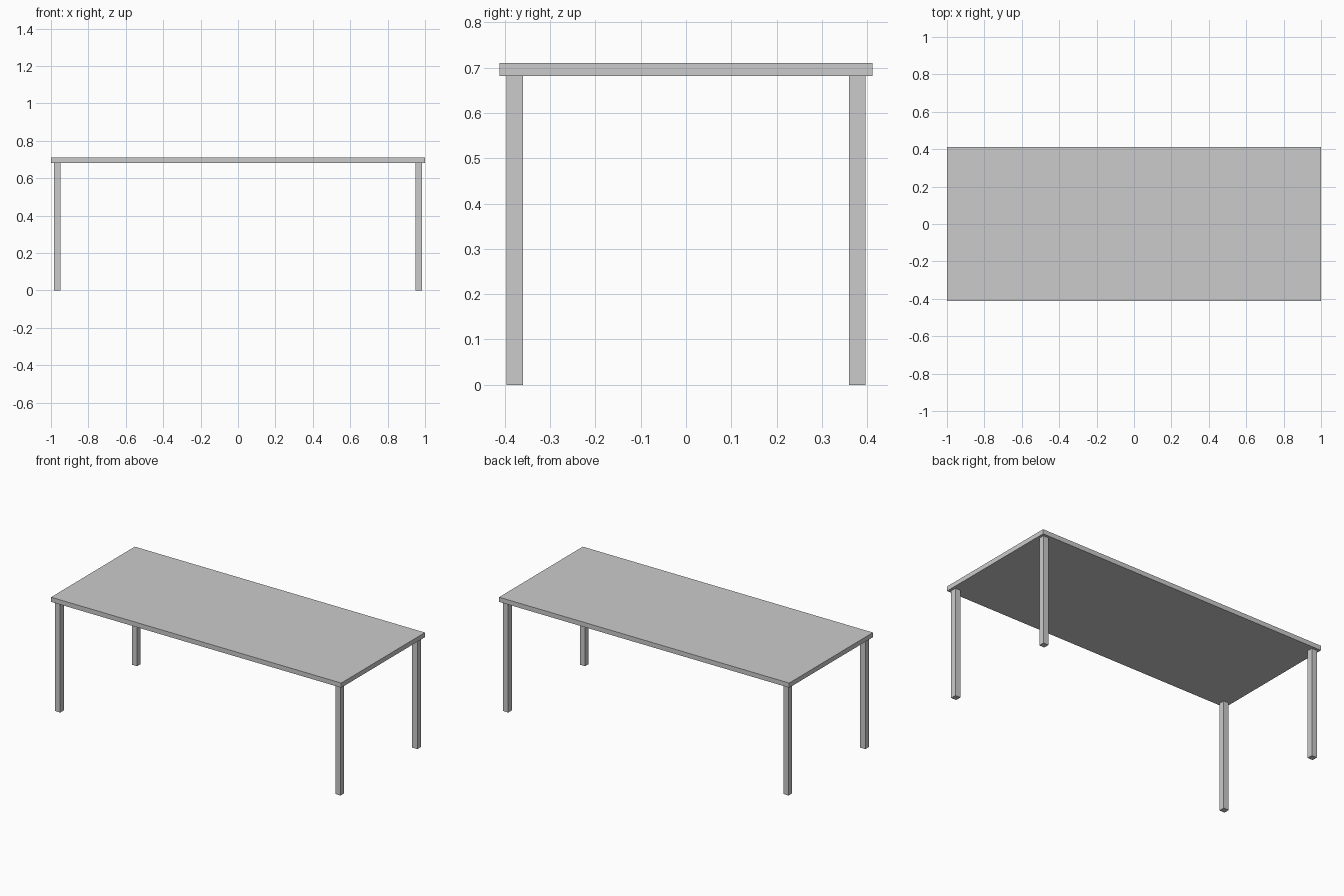
import bpy

if "Cube" in bpy.data.objects:
    bpy.data.objects.remove(bpy.data.objects["Cube"])

TOP_Z, UNDER_Z = 0.711, 0.682
HALF_X, HALF_Y = 1.0, 0.412
LEG, INSET = 0.036, 0.016


def box(name, x, y, z):
    """Box spanning the (min, max) ranges given for each axis."""
    spans = (x, y, z)
    bpy.ops.mesh.primitive_cube_add(size=1, location=[(a + b) / 2 for a, b in spans])
    ob = bpy.context.object
    ob.name = name
    ob.scale = [b - a for a, b in spans]
    bpy.ops.object.transform_apply(location=False, rotation=False, scale=True)
    return ob


# Tabletop slab
box("tabletop", (-HALF_X, HALF_X), (-HALF_Y, HALF_Y), (UNDER_Z, TOP_Z))

# Four square legs, set slightly in from the corners
cx = HALF_X - INSET - LEG / 2
cy = HALF_Y - INSET - LEG / 2
for side, sx in (("left", -1), ("right", 1)):
    for end, sy in (("front", -1), ("back", 1)):
        x, y = sx * cx, sy * cy
        box(f"{end}_{side}_leg", (x - LEG / 2, x + LEG / 2),
            (y - LEG / 2, y + LEG / 2), (0, UNDER_Z))
